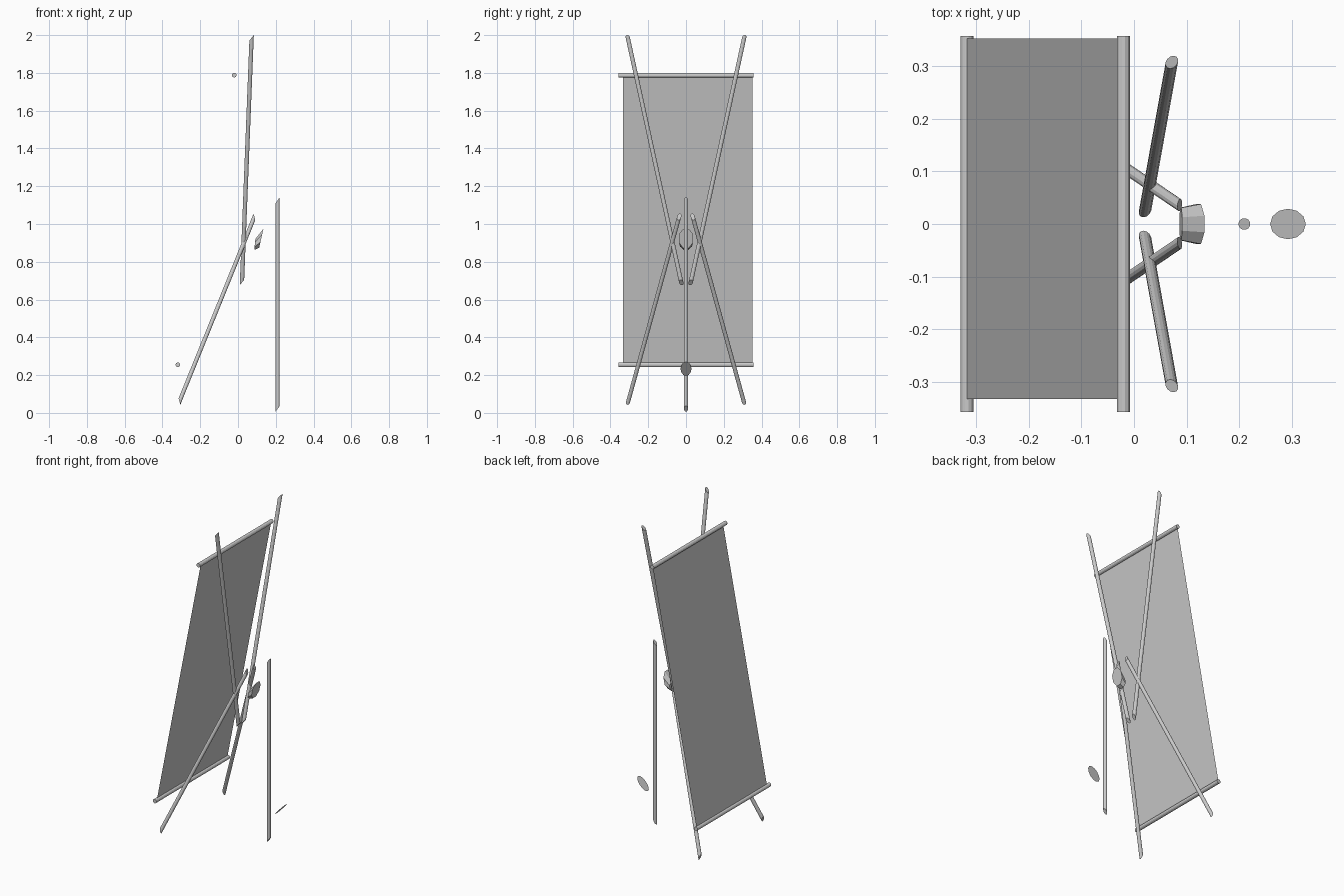
import bpy, bmesh
from math import sin, cos, tau
from mathutils import Vector

if "Cube" in bpy.data.objects:
    bpy.data.objects.remove(bpy.data.objects["Cube"])


def make(name, verts, faces):
    me = bpy.data.meshes.new(name)
    bm = bmesh.new()
    vs = [bm.verts.new(v) for v in verts]
    for f in faces:
        bm.faces.new([vs[i] for i in f])
    if len(faces) > 1:
        bmesh.ops.recalc_face_normals(bm, faces=bm.faces[:])
    bm.to_mesh(me)
    bm.free()
    ob = bpy.data.objects.new(name, me)
    bpy.context.collection.objects.link(ob)
    return ob


def loft(name, a, b):
    # closed solid between two matching rings
    n = len(a)
    faces = [(i, (i + 1) % n, n + (i + 1) % n, n + i) for i in range(n)]
    faces += [tuple(range(n))[::-1], tuple(range(n, 2 * n))]
    return make(name, a + b, faces)


def pole(name, p, q, r, cut=None, n=12):
    # round bar whose ends are sliced parallel to the plane with normal `cut`
    p, q = Vector(p), Vector(q)
    axis = (q - p).normalized()
    cut = Vector(cut) if cut else axis
    u = axis.orthogonal().normalized()
    w = axis.cross(u)
    ring = []
    for i in range(n):
        c = r * (cos(tau * i / n) * u + sin(tau * i / n) * w)
        ring.append(c - axis * (c.dot(cut) / axis.dot(cut)))
    return loft(name, [p + c for c in ring], [q + c for c in ring])


# Hanging sheet with its two end rods
make("sheet", [(-0.32, -0.333, 0.255), (-0.32, 0.353, 0.255),
               (-0.02, 0.353, 1.788), (-0.02, -0.333, 1.788)], [(3, 2, 1, 0)])
pole("bottom_rod", (-0.318, -0.358, 0.255), (-0.318, 0.358, 0.255), 0.0125)
pole("top_rod", (-0.02, -0.358, 1.788), (-0.02, 0.358, 1.788), 0.0125)

# Mirrored pairs of slanted poles
for side, s in (("front", -1), ("back", 1)):
    pole("lower_pole_" + side, (-0.31, s * 0.306, 0.06), (0.087, s * 0.036, 1.038),
         0.011, (1, 0, 0.27))
    pole("upper_pole_" + side, (0.021, s * 0.025, 0.69), (0.072, s * 0.308, 1.986),
         0.0115, (-1.2, 0, 1))

# Upright post
pole("upright_post", (0.21, 0, 0.022), (0.21, 0, 1.126), 0.0112, (-1.35, 0, 1))

# Faceted block at the pole crossing
def block_ring(x, z, hy, hz, lean, n=8):
    pts = []
    for i in range(n):
        a = tau * (i + 0.5) / n
        k = 1 / cos(tau / n / 2)
        pts.append(Vector((x + lean * sin(a), hy * k * cos(a), z + hz * k * sin(a))))
    return pts

loft("block", block_ring(0.089, 0.892, 0.031, 0.029, 0.003),
     block_ring(0.123, 0.924, 0.038, 0.05, 0.012))

# Tilted oval plate
oval = [(0.293 + 0.034 * cos(tau * i / 12), 0.029 * sin(tau * i / 12),
         0.234 + 0.038 * cos(tau * i / 12)) for i in range(12)]
make("oval_plate", oval, [tuple(range(12))])
